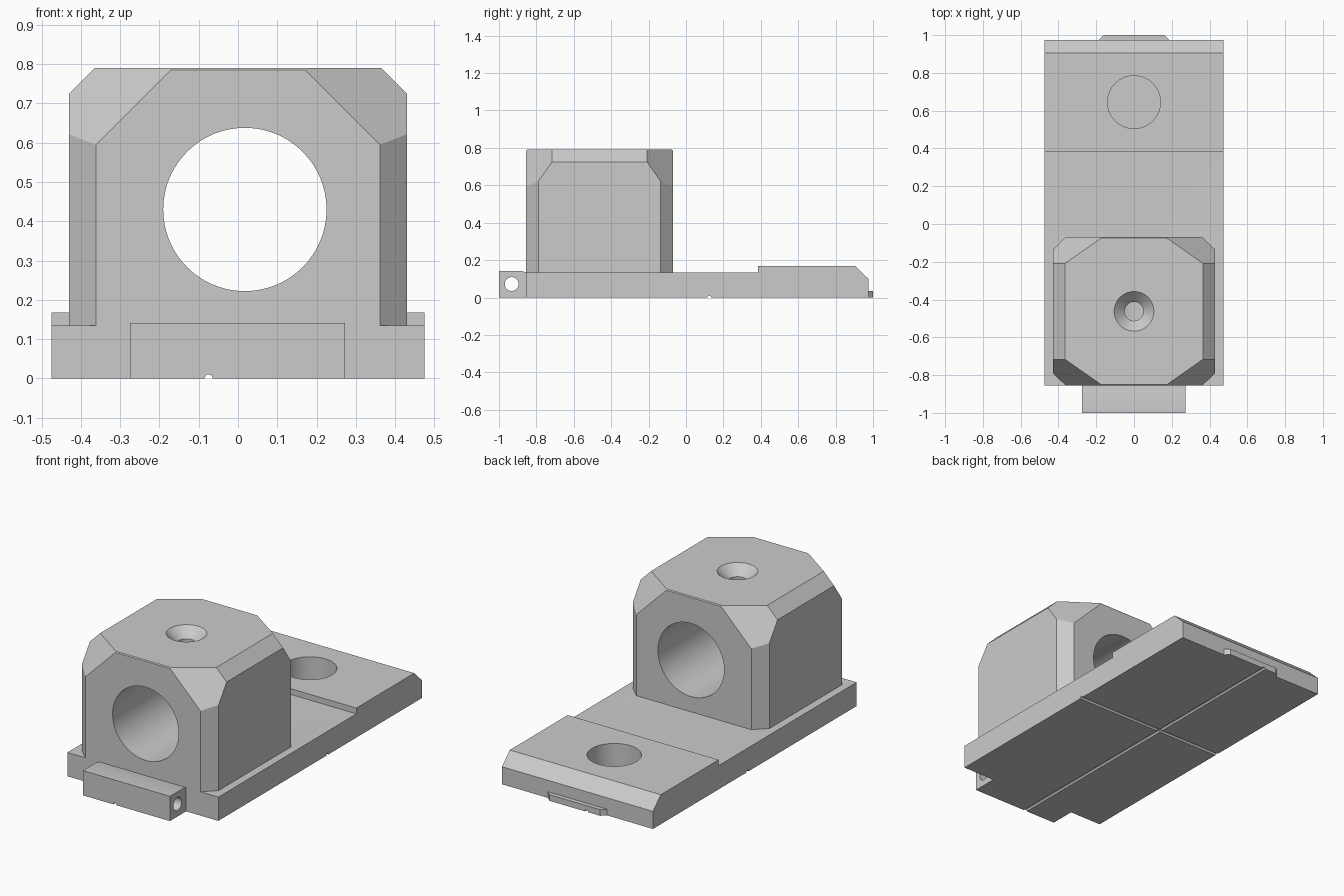
import bpy, bmesh, math
from mathutils import Vector

if "Cube" in bpy.data.objects:
    bpy.data.objects.remove(bpy.data.objects["Cube"])

grey = bpy.data.materials.new("plain grey")
grey.diffuse_color = (0.6, 0.6, 0.6, 1)
grey.use_nodes = True
grey.node_tree.nodes["Principled BSDF"].inputs["Base Color"].default_value = grey.diffuse_color


def to_object(name, bm):
    bmesh.ops.recalc_face_normals(bm, faces=bm.faces)
    mesh = bpy.data.meshes.new(name)
    bm.to_mesh(mesh)
    bm.free()
    ob = bpy.data.objects.new(name, mesh)
    bpy.context.collection.objects.link(ob)
    mesh.materials.append(grey)
    return ob


def prism(name, pts, offset):
    """Extrude a closed planar outline by an offset."""
    bm = bmesh.new()
    face = bm.faces.new([bm.verts.new(p) for p in pts])
    ext = bmesh.ops.extrude_face_region(bm, geom=[face])
    bmesh.ops.translate(bm, vec=offset,
                        verts=[v for v in ext["geom"] if isinstance(v, bmesh.types.BMVert)])
    return to_object(name, bm)


def rod(start, end, r1, r2=None, sides=64):
    """Round or tapered cutter between two points."""
    start, end = Vector(start), Vector(end)
    axis = end - start
    bm = bmesh.new()
    bmesh.ops.create_cone(bm, cap_ends=True, segments=sides, radius1=r1,
                          radius2=r1 if r2 is None else r2, depth=axis.length)
    bm.transform(axis.to_track_quat('Z', 'Y').to_matrix().to_4x4())
    bmesh.ops.translate(bm, vec=(start + end) / 2, verts=bm.verts)
    return to_object("cutter", bm)


def combine(ob, others, operation='DIFFERENCE'):
    bpy.context.view_layer.objects.active = ob
    for other in others:
        mod = ob.modifiers.new("bool", 'BOOLEAN')
        mod.operation, mod.solver, mod.object = operation, 'EXACT', other
        bpy.ops.object.modifier_apply(modifier=mod.name)
        bpy.data.objects.remove(other)


# Base plate with raised, bevelled rear pad
W = 0.475
side = [(-0.855, 0), (0.975, 0), (0.975, 0.1), (0.905, 0.168),
        (0.385, 0.168), (0.385, 0.135), (-0.855, 0.135)]
base = prism("base_plate", [(-W, y, z) for y, z in side], (2 * W, 0, 0))

# Hinge lug at the front, overlapping slightly into the plate
lug_side = [(-1, 0), (-0.84, 0), (-0.84, 0.13), (-0.855, 0.135), (-0.88, 0.141), (-1, 0.141)]
lug = prism("hinge_lug", [(-0.275, y, z) for y, z in lug_side], (0.547, 0, 0))

# Small latch lip at the back
lip = prism("latch_lip", [(-0.195, 0.965, 0), (0.195, 0.965, 0), (0.16, 1, 0), (-0.16, 1, 0)],
            (0, 0, 0.035))
combine(base, [lug, lip], 'UNION')

# Pin hole, blind pad hole and the two shallow underside grooves
combine(base, [
    rod((-0.6, -0.932, 0.072), (0.6, -0.932, 0.072), 0.037),
    rod((0, 0.645, 0.012), (0, 0.645, 0.3), 0.14),
    rod((-0.075, -1.2, 0), (-0.075, 1.2, 0), 0.01, sides=16),
    rod((-0.7, 0.125, 0), (0.7, 0.125, 0), 0.01, sides=16),
])

# Housing block: a box trimmed by chamfer planes
CY, HX, HY, TOP, FLOOR = -0.4625, 0.43, 0.3925, 0.79, 0.135
bm = bmesh.new()
bmesh.ops.create_cube(bm, size=1)
bmesh.ops.scale(bm, vec=(2 * HX, 2 * HY, TOP - FLOOR), verts=bm.verts)
bmesh.ops.translate(bm, vec=(0, 0, (TOP + FLOOR) / 2), verts=bm.verts)
planes = []
for sx in (-1, 1):
    planes.append(((sx * 0.365, 0, TOP), (sx, 0, 1)))                  # side top edges
    planes.append(((0, sx * (HY - 0.005), TOP), (0, sx, 1)))           # end top edges
    for sy in (-1, 1):
        planes.append(((sx * 0.362, sy * HY, 0), (sx * 0.066, sy * 0.068, 0)))   # upright edges
        planes.append(((sx * 0.362, sy * HY, 0.595), (sx, sy * 1.43, 1)))        # corners
for co, no in planes:
    cut = bmesh.ops.bisect_plane(bm, geom=bm.verts[:] + bm.edges[:] + bm.faces[:],
                                 plane_co=co, plane_no=no, clear_outer=True)
    edges = [e for e in bm.edges if e.is_boundary]
    if edges:
        bmesh.ops.holes_fill(bm, edges=edges, sides=0)
bmesh.ops.translate(bm, vec=(0, CY, 0), verts=bm.verts)
housing = to_object("housing_block", bm)

# Main bore and countersunk top hole
combine(housing, [
    rod((0.0175, -1.2, 0.43), (0.0175, 0.3, 0.43), 0.208, sides=96),
    rod((0, CY, 0.45), (0, CY, 0.9), 0.05),
    rod((0, CY, 0.735), (0, CY, 0.845), 0.05, 0.16),
])
combine(base, [housing], 'UNION')
base.name = "bored_housing_on_base"

bpy.ops.object.select_all(action='DESELECT')
base.select_set(True)
bpy.context.view_layer.objects.active = base
bpy.ops.object.shade_smooth_by_angle(angle=math.radians(25))
